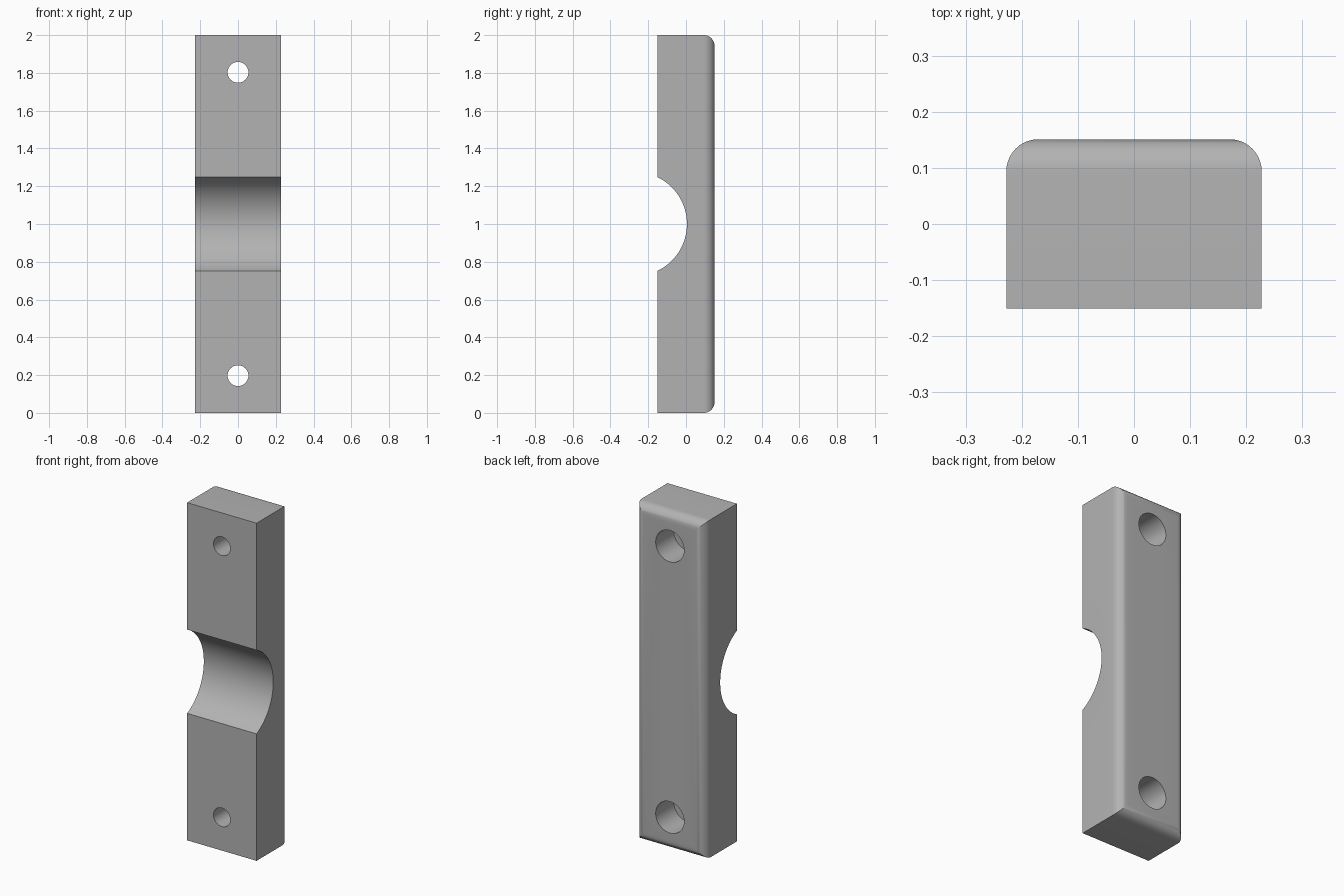
import bpy
import bmesh
import math
from mathutils import Matrix

W, D, H = 0.455, 0.302, 2.0
BACK, FRONT = D / 2, -D / 2

if "Cube" in bpy.data.objects:
    bpy.data.objects.remove(bpy.data.objects["Cube"], do_unlink=True)

grey = bpy.data.materials.new("plain_grey")
grey.use_nodes = True
colour = (0.45, 0.45, 0.45, 1)
grey.diffuse_color = colour
grey.node_tree.nodes["Principled BSDF"].inputs["Base Color"].default_value = colour


def add_object(name, bm):
    mesh = bpy.data.meshes.new(name)
    bm.to_mesh(mesh)
    bm.free()
    mesh.materials.append(grey)
    obj = bpy.data.objects.new(name, mesh)
    bpy.context.collection.objects.link(obj)
    return obj


def cylinder_cutter(name, radius, axis, centre, length, sides):
    bm = bmesh.new()
    bmesh.ops.create_cone(bm, cap_ends=True, segments=sides, radius1=radius,
                          radius2=radius, depth=length)
    turn = Matrix.Rotation(math.pi / 2, 4, "Y" if axis == "X" else "X")
    bmesh.ops.transform(bm, matrix=Matrix.Translation(centre) @ turn, verts=bm.verts)
    return add_object(name, bm)


# Block with rounded edges around its back face
bm = bmesh.new()
bmesh.ops.create_cube(bm, size=1, matrix=Matrix.Translation((0, 0, H / 2))
                      @ Matrix.Diagonal((W, D, H, 1)))
back_edges = [e for e in bm.edges if all(v.co.y > 0 for v in e.verts)]
bmesh.ops.bevel(bm, geom=back_edges, offset=0.057, segments=10, profile=0.5,
                affect="EDGES")
block = add_object("clamp_block", bm)

# Round groove across the front
cutters = [cylinder_cutter("groove_cutter", 0.275, "X", (0, -0.27, 1), 1, 128)]

# Screw holes with wider bores from the back
bore_depth = 0.17
for label, z in (("lower", 0.197), ("upper", 1.803)):
    cutters.append(cylinder_cutter(label + "_hole_cutter", 0.055, "Y",
                                   (0, 0, z), 1, 48))
    cutters.append(cylinder_cutter(label + "_bore_cutter", 0.093, "Y",
                                   (0, BACK - bore_depth + 0.25, z), 0.5, 64))

bpy.context.view_layer.objects.active = block
block.select_set(True)
for cutter in cutters:
    mod = block.modifiers.new(cutter.name, "BOOLEAN")
    mod.operation = "DIFFERENCE"
    mod.solver = "EXACT"
    mod.object = cutter
    bpy.ops.object.modifier_apply(modifier=mod.name)
    bpy.data.objects.remove(cutter, do_unlink=True)

bpy.ops.object.shade_smooth_by_angle(angle=math.radians(30))
